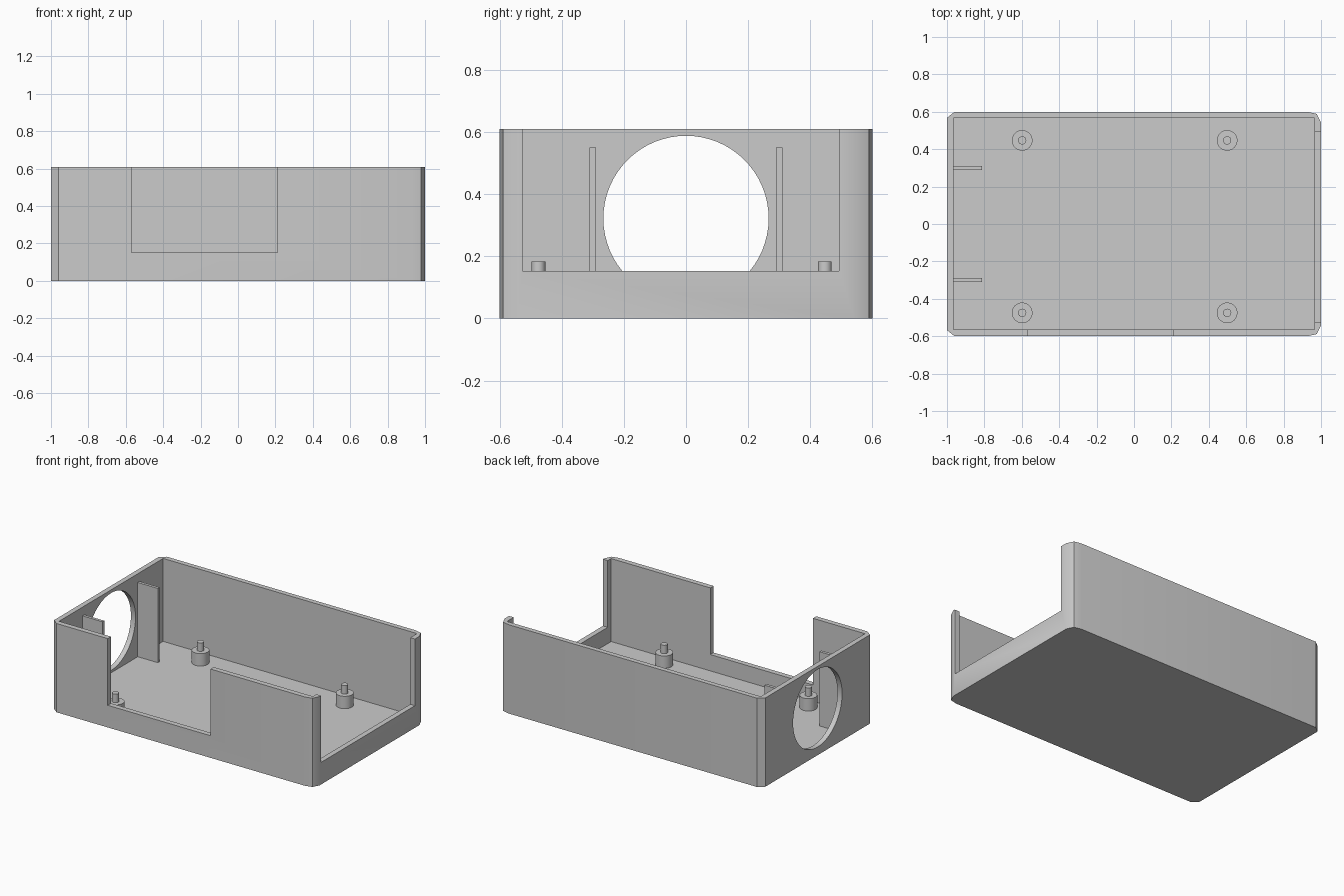
import bpy
import bmesh
from math import cos, sin, tau, radians
from mathutils import Matrix, Vector

if "Cube" in bpy.data.objects:
    bpy.data.objects.remove(bpy.data.objects["Cube"], do_unlink=True)

HEIGHT, FLOOR, SILL = 0.61, 0.04, 0.152
CORNER, SIDES = 0.06, 7

grey = bpy.data.materials.new("plain_grey")
grey.use_nodes = True
grey.diffuse_color = (0.6, 0.6, 0.6, 1)
grey.node_tree.nodes["Principled BSDF"].inputs["Base Color"].default_value = (0.6, 0.6, 0.6, 1)


def make(name, bm):
    bmesh.ops.recalc_face_normals(bm, faces=bm.faces)
    mesh = bpy.data.meshes.new(name)
    bm.to_mesh(mesh)
    bm.free()
    mesh.materials.append(grey)
    obj = bpy.data.objects.new(name, mesh)
    bpy.context.collection.objects.link(obj)
    return obj


def box(name, low, high):
    low, high = Vector(low), Vector(high)
    bm = bmesh.new()
    bmesh.ops.create_cube(bm, size=1)
    bmesh.ops.scale(bm, vec=high - low, verts=bm.verts)
    bmesh.ops.translate(bm, vec=(low + high) / 2, verts=bm.verts)
    return make(name, bm)


def add_cylinder(bm, radius, depth, centre, turn=Matrix(), sides=32):
    bmesh.ops.create_cone(bm, cap_ends=True, segments=sides, radius1=radius,
                          radius2=radius, depth=depth,
                          matrix=Matrix.Translation(centre) @ turn)


def select(obj):
    bpy.ops.object.select_all(action="DESELECT")
    obj.select_set(True)
    bpy.context.view_layer.objects.active = obj


def cut(target, cutter):
    cutter.hide_render = True
    mod = target.modifiers.new("cut", "BOOLEAN")
    mod.operation, mod.solver, mod.object = "DIFFERENCE", "EXACT", cutter
    select(target)
    bpy.ops.object.modifier_apply(modifier=mod.name)
    bpy.data.objects.remove(cutter, do_unlink=True)


def smooth(obj):
    select(obj)
    bpy.ops.object.shade_smooth_by_angle(angle=radians(30))


# Case outline: coarse round corners, each an arc of a seven-sided circle
ring = [Vector((cos(tau * i / SIDES), sin(tau * i / SIDES))) * CORNER for i in range(SIDES)]
right = 1 - CORNER
left = -1 - min(p.x for p in ring)
back = 0.6 - max(p.y for p in ring)
outline = []
for x, y, picks in ((right, back, (0, 1, 2)), (left, back, (2, 3)),
                    (left, -back, (4, 5)), (right, -back, (5, 6, 0))):
    outline += [(x + ring[i].x, y + ring[i].y, 0) for i in picks]

bm = bmesh.new()
base = bm.faces.new([bm.verts.new(p) for p in outline])
top = bmesh.ops.extrude_face_region(bm, geom=[base])["geom"]
bmesh.ops.translate(bm, vec=(0, 0, HEIGHT),
                    verts=[v for v in top if isinstance(v, bmesh.types.BMVert)])
case = make("case", bm)

# Pocket and the two wall openings
cut(case, box("pocket", (-0.965, -0.564, FLOOR), (0.964, 0.566, 1)))
cut(case, box("front_opening", (-0.57, -0.7, SILL), (0.21, -0.5, 1)))
cut(case, box("side_opening", (0.9, -0.527, SILL), (1.1, 0.493, 1)))

# Round fan hole
bm = bmesh.new()
add_cylinder(bm, 0.266, 0.2, (-1, 0, 0.322), Matrix.Rotation(tau / 4, 4, "Y"), 64)
cut(case, make("fan_hole", bm))
smooth(case)

# Upright ribs beside the fan hole
for name, y in (("rib_front", -0.3), ("rib_back", 0.3)):
    box(name, (-0.97, y - 0.01, FLOOR - 0.005), (-0.812, y + 0.01, 0.55))

# Standoffs with locating pins
for end, x in (("right", -0.598), ("left", 0.498)):
    for side, y in (("front", -0.475), ("back", 0.447)):
        for part, radius, low, high in (("standoff", 0.055, FLOOR - 0.005, 0.125),
                                        ("pin", 0.022, 0.12, 0.183)):
            bm = bmesh.new()
            add_cylinder(bm, radius, high - low, (x, y, (low + high) / 2))
            smooth(make(f"{part}_{side}_{end}", bm))
